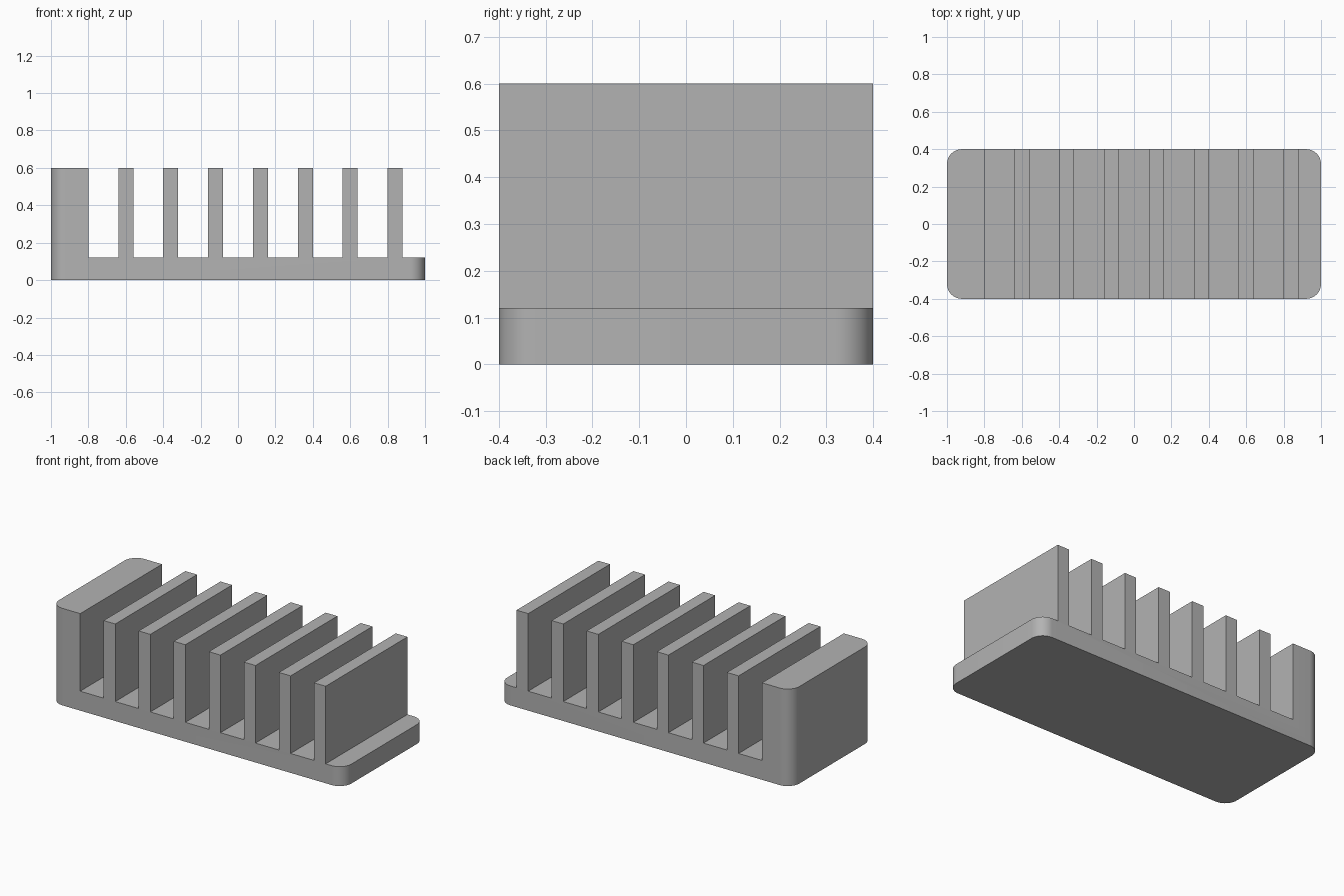
import bpy
import bmesh
import math

if "Cube" in bpy.data.objects:
    bpy.data.objects.remove(bpy.data.objects["Cube"], do_unlink=True)

HALF_LENGTH, HALF_DEPTH = 1.0, 0.4
BASE_TOP, FIN_TOP = 0.12, 0.6
BLOCK_EDGE = -0.8
FIN_START, FIN_PITCH, FIN_WIDTH, FIN_COUNT = -0.64, 0.24, 0.08, 7
CORNER_RADIUS = 0.08

# Plain grey material
grey = bpy.data.materials.new("plain_grey")
grey.use_nodes = True
colour = (0.45, 0.45, 0.45, 1)
grey.diffuse_color = colour
grey.node_tree.nodes["Principled BSDF"].inputs["Base Color"].default_value = colour

# Comb profile: base plate, thick end block and evenly spaced fins
profile = [(HALF_LENGTH, 0), (HALF_LENGTH, BASE_TOP)]
for i in reversed(range(FIN_COUNT)):
    left = FIN_START + i * FIN_PITCH
    right = left + FIN_WIDTH
    profile += [(right, BASE_TOP), (right, FIN_TOP), (left, FIN_TOP), (left, BASE_TOP)]
profile += [(BLOCK_EDGE, BASE_TOP), (BLOCK_EDGE, FIN_TOP),
            (-HALF_LENGTH, FIN_TOP), (-HALF_LENGTH, 0)]

# Extrude the profile from front to back
bm = bmesh.new()
face = bm.faces.new([bm.verts.new((x, -HALF_DEPTH, z)) for x, z in profile])
extruded = bmesh.ops.extrude_face_region(bm, geom=[face], use_keep_orig=True)
moved = [v for v in extruded["geom"] if isinstance(v, bmesh.types.BMVert)]
bmesh.ops.translate(bm, verts=moved, vec=(0, 2 * HALF_DEPTH, 0))
bmesh.ops.recalc_face_normals(bm, faces=bm.faces)

# Round the four upright outer corners
corners = [e for e in bm.edges
           if all(abs(abs(v.co.x) - HALF_LENGTH) < 1e-4 for v in e.verts)
           and abs(e.verts[0].co.z - e.verts[1].co.z) > 0.01]
bmesh.ops.bevel(bm, geom=corners, offset=CORNER_RADIUS, offset_type='OFFSET',
                segments=12, profile=0.5, affect='EDGES')
bmesh.ops.recalc_face_normals(bm, faces=bm.faces)

mesh = bpy.data.meshes.new("finned_block")
bm.to_mesh(mesh)
bm.free()
mesh.materials.append(grey)
body = bpy.data.objects.new("finned_block", mesh)
bpy.context.collection.objects.link(body)

# Smooth the rounded corners, keep the fins crisp
bpy.ops.object.select_all(action='DESELECT')
body.select_set(True)
bpy.context.view_layer.objects.active = body
bpy.ops.object.shade_smooth_by_angle(angle=math.radians(30))
